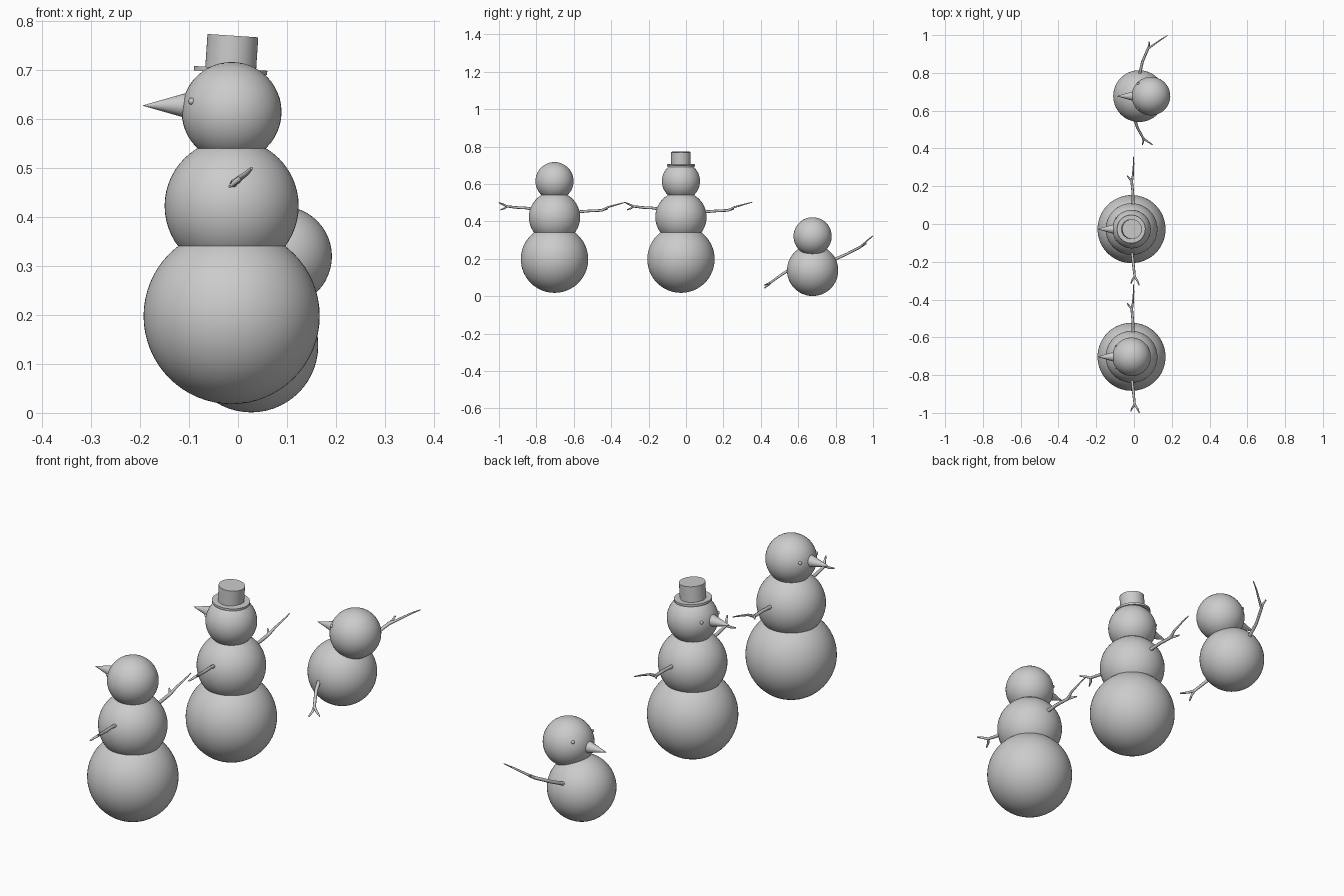
import bpy
from math import radians
from mathutils import Vector


def ball(name, loc, r, seg=48):
    bpy.ops.mesh.primitive_uv_sphere_add(segments=seg, ring_count=seg // 2, radius=r, location=loc)
    ob = bpy.context.object
    ob.name = name
    bpy.ops.object.shade_smooth()
    return ob


def cone(name, base, tip, r1, r2, seg=32):
    base, tip = Vector(base), Vector(tip)
    d = tip - base
    bpy.ops.mesh.primitive_cone_add(vertices=seg, radius1=r1, radius2=r2, depth=d.length,
                                    location=(base + tip) / 2)
    ob = bpy.context.object
    ob.name = name
    ob.rotation_mode = 'QUATERNION'
    ob.rotation_quaternion = d.to_track_quat('Z', 'Y')
    bpy.ops.object.shade_smooth_by_angle(angle=radians(40))
    return ob


def stick(name, origin, strands):
    # each strand is a list of (x, y, z, radius)
    cu = bpy.data.curves.new(name, 'CURVE')
    cu.dimensions = '3D'
    cu.bevel_depth = 1.0
    cu.bevel_resolution = 2
    cu.use_fill_caps = True
    for pts in strands:
        sp = cu.splines.new('POLY')
        sp.points.add(len(pts) - 1)
        for p, (x, y, z, r) in zip(sp.points, pts):
            p.co = (x, y, z, 1)
            p.radius = r
    ob = bpy.data.objects.new(name, cu)
    ob.location = origin
    bpy.context.collection.objects.link(ob)


def face(prefix, head, eye, nose_lift):
    # carrot nose pointing to -x and a pair of coal eyes
    h = Vector(head)
    cone(prefix + "_nose", h + Vector((-0.088, 0, nose_lift)), h + Vector((-0.181, 0, nose_lift)), 0.027, 0.0005, 24)
    for side, s in (("left", 1), ("right", -1)):
        ball(f"{prefix}_{side}_eye", h + Vector((eye[0], s * eye[1], eye[2])), 0.007, 16)


# two tall snow figures
X = -0.013
for prefix, y in (("front", -0.703), ("middle", -0.027)):
    ball(prefix + "_base_ball", (X, y, 0.198), 0.180, 64)
    ball(prefix + "_chest_ball", (X, y, 0.423), 0.137, 56)
    ball(prefix + "_head_ball", (X, y, 0.615), 0.102)
    face(prefix, (X, y, 0.615), (-0.082, 0.056, 0.022), 0.013)
    stick(prefix + "_left_arm", (0, y, 0), [
        [(-0.004, 0.10, 0.449, .008), (-0.006, 0.19, 0.456, .007), (-0.012, 0.253, 0.459, .007),
         (-0.006, 0.285, 0.476, .005), (-0.002, 0.345, 0.493, .0035), (-0.002, 0.383, 0.503, .002)],
        [(-0.012, 0.253, 0.459, .006), (-0.023, 0.266, 0.462, .005), (-0.036, 0.283, 0.466, .003)]])
    stick(prefix + "_right_arm", (0, y, 0), [
        [(-0.012, -0.10, 0.464, .008), (-0.007, -0.155, 0.472, .007), (-0.002, -0.20, 0.474, .007),
         (0.004, -0.253, 0.480, .006), (0.018, -0.274, 0.490, .005), (0.028, -0.297, 0.500, .003)],
        [(0.004, -0.253, 0.480, .006), (-0.008, -0.268, 0.470, .005), (-0.017, -0.288, 0.462, .003)]])

# top hat, tipped slightly
tilt = Vector((0.066, 0, 0.998))
hat = Vector((-0.0155, -0.027, 0.695))
cone("hat_brim", hat, hat + tilt * 0.009, 0.075, 0.075, 48)
cone("hat_crown", hat, hat + tilt * 0.076, 0.052, 0.052, 48)

# short leaning snow figure
ball("small_body_ball", (0.027, 0.677, 0.138), 0.137, 56)
ball("small_head_ball", (0.090, 0.677, 0.320), 0.102)
face("small", (0.090, 0.677, 0.320), (-0.067, 0.066, 0.039), 0.001)
stick("small_left_arm", (0, 0, 0), [
    [(0.027, 0.78, 0.190, .008), (0.045, 0.86, 0.226, .007), (0.075, 0.93, 0.262, .007),
     (0.098, 0.945, 0.275, .005), (0.145, 0.978, 0.305, .0035), (0.177, 0.998, 0.322, .002)],
    [(0.075, 0.93, 0.262, .006), (0.080, 0.945, 0.270, .005), (0.080, 0.965, 0.282, .003)]])
stick("small_right_arm", (0, 0, 0), [
    [(0.000, 0.565, 0.150, .008), (0.018, 0.51, 0.115, .007), (0.048, 0.455, 0.075, .006),
     (0.070, 0.438, 0.066, .005), (0.098, 0.42, 0.060, .003)],
    [(0.048, 0.455, 0.075, .006), (0.050, 0.44, 0.060, .005), (0.045, 0.42, 0.043, .003)]])
